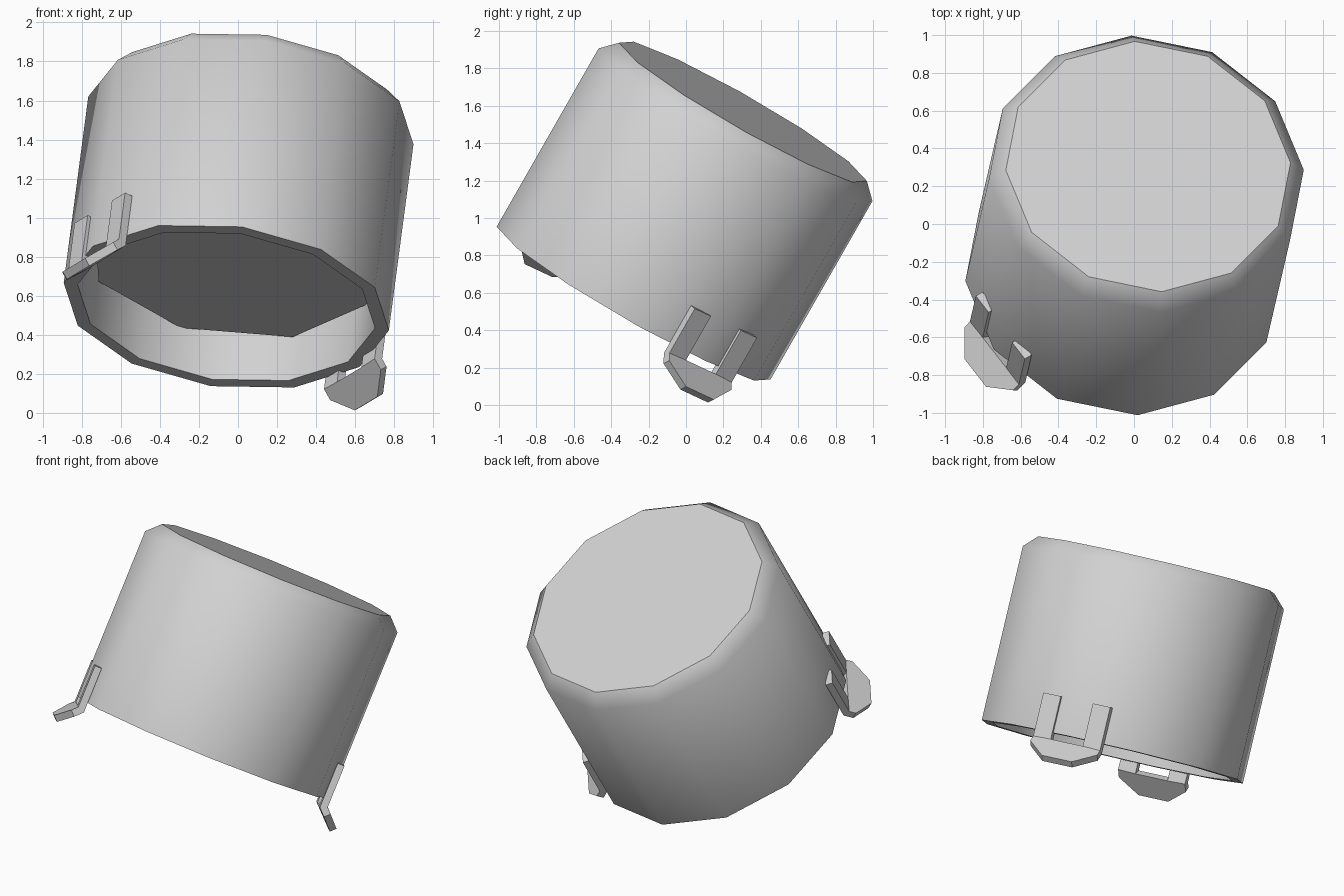
import bpy, bmesh, math
from mathutils import Vector, Matrix

cube = bpy.data.objects.get("Cube")
if cube:
    bpy.data.objects.remove(cube, do_unlink=True)

# Single grey material
grey = bpy.data.materials.new("plain_grey")
grey.use_nodes = True
grey.diffuse_color = (0.64, 0.64, 0.64, 1)
grey.node_tree.nodes["Principled BSDF"].inputs["Base Color"].default_value = (0.64, 0.64, 0.64, 1)

# Tilted frame: Z along the bucket axis (rim to base), X towards one lug
axis = Vector((0.114, 0.493, 0.8625)).normalized()
out = Vector((0.811, 0.456, -0.373))
out = (out - axis * out.dot(axis)).normalized()
side = axis.cross(out)
frame = Matrix((out, side, axis)).transposed().to_4x4()
frame.translation = (-0.06, -0.28, 0.545)

SIDES = 12
RADIUS, INNER = 0.842, 0.77
HEIGHT, BEVEL = 1.185, 0.08


def make_object(name, bm, matrix=frame):
    mesh = bpy.data.meshes.new(name)
    bm.to_mesh(mesh)
    bm.free()
    mesh.materials.append(grey)
    obj = bpy.data.objects.new(name, mesh)
    bpy.context.collection.objects.link(obj)
    obj.matrix_world = matrix
    return obj


def ring(bm, radius, z, sides=SIDES):
    step = math.tau / sides
    return [bm.verts.new((radius * math.cos(i * step), radius * math.sin(i * step), z))
            for i in range(sides)]


# Bucket shell: inner floor, inner wall, rim, outer wall, bevel and base
bm = bmesh.new()
profile = [(INNER, HEIGHT - BEVEL), (INNER, 0), (RADIUS, 0),
           (RADIUS, HEIGHT - BEVEL), (RADIUS - BEVEL, HEIGHT)]
rings = [ring(bm, r, z) for r, z in profile]
for level, (low, high) in enumerate(zip(rings, rings[1:])):
    for i in range(SIDES):
        j = (i + 1) % SIDES
        face = bm.faces.new((low[i], low[j], high[j], high[i]))
        face.smooth = level != 1          # the rim stays flat
bm.faces.new(rings[-1])
bm.faces.new(rings[0])
bmesh.ops.recalc_face_normals(bm, faces=bm.faces)
make_object("bucket_shell", bm)

# Eight-sided disc inside the bucket, a little above the rim
bm = bmesh.new()
bm.faces.new(reversed(ring(bm, 0.755, 0.25, 8)))
disc_turn = Matrix.Rotation(math.radians(30), 4, "Z")
disc = make_object("inner_disc", bm, frame @ disc_turn)


# Lugs: U-shaped plates with straight legs and a base flared outwards
def lug_point(t, s):
    bend = max(s, 0) * math.sin(math.radians(45))
    return Vector((0.81 + bend, t, -0.055 - (bend if s > 0 else s)))


def make_lug(name, turn):
    bm = bmesh.new()
    hole, edge, top = 0.108, 0.225, -0.285
    half = [(hole, 0), (edge, 0), (edge, 0.055), (0.1, 0.165)]
    right = [bm.verts.new(lug_point(t, s)) for t, s in half]
    left = [bm.verts.new(lug_point(-t, s)) for t, s in half]
    bm.faces.new(right + left[::-1])
    for pts, sign in ((right, 1), (left, -1)):
        a = bm.verts.new(lug_point(sign * hole, top))
        b = bm.verts.new(lug_point(sign * edge, top))
        bm.faces.new((pts[0], a, b, pts[1]))
    bmesh.ops.recalc_face_normals(bm, faces=bm.faces)
    lug = make_object(name, bm, frame @ Matrix.Rotation(turn, 4, "Z"))
    solid = lug.modifiers.new("thickness", "SOLIDIFY")
    solid.thickness = 0.045
    solid.offset = 0
    solid.use_even_offset = True


make_lug("left_lug", 0)
make_lug("right_lug", math.pi)
